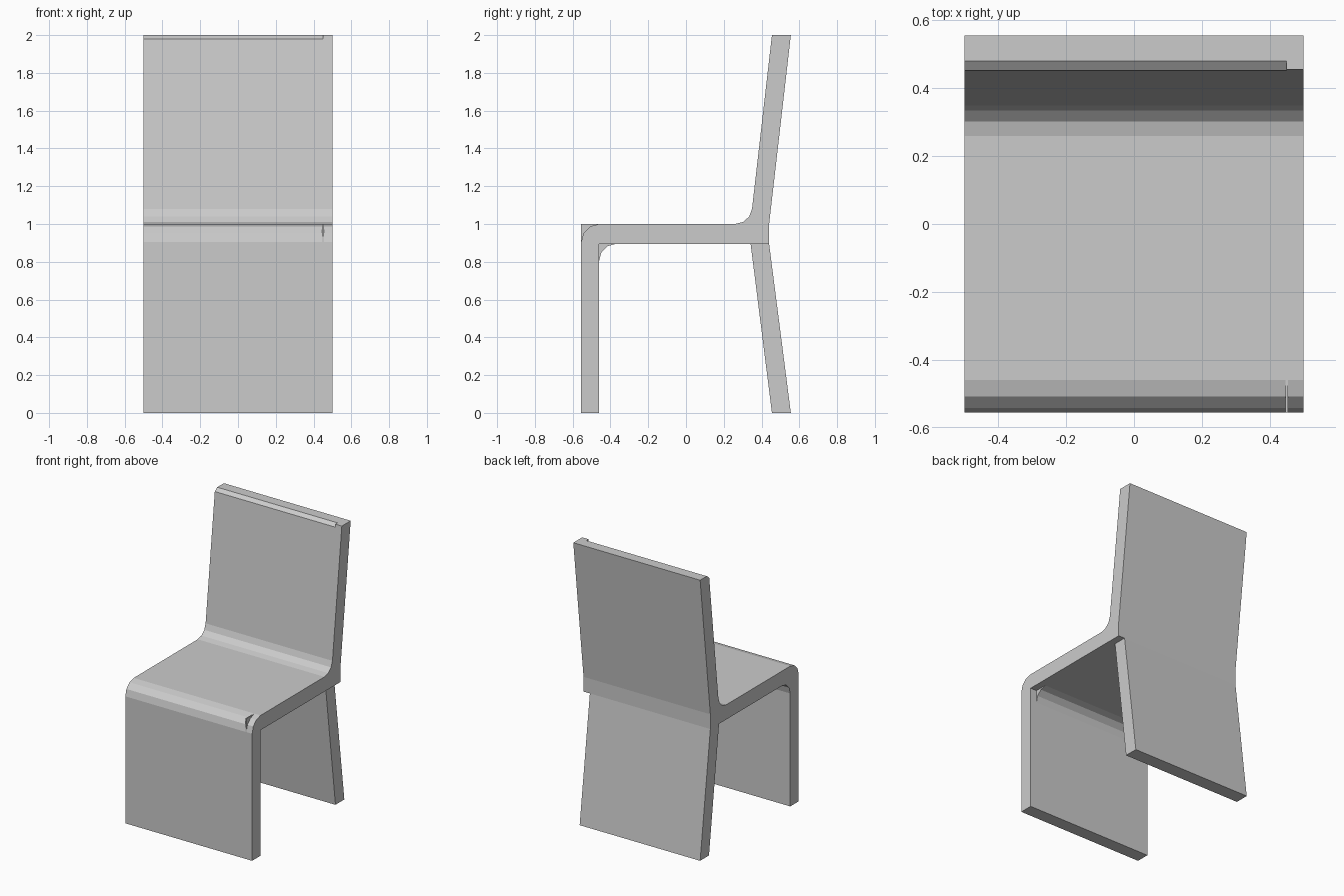
import bpy, bmesh
from math import sin, cos, radians

if "Cube" in bpy.data.objects:
    bpy.data.objects.remove(bpy.data.objects["Cube"])


def prism(name, profile, x0, x1):
    """Extrude a (y, z) outline from x0 to x1."""
    bm = bmesh.new()
    face = bm.faces.new([bm.verts.new((x0, y, z)) for y, z in profile])
    new = bmesh.ops.extrude_face_region(bm, geom=[face])["geom"]
    verts = [v for v in new if isinstance(v, bmesh.types.BMVert)]
    bmesh.ops.translate(bm, verts=verts, vec=(x1 - x0, 0, 0))
    bmesh.ops.recalc_face_normals(bm, faces=bm.faces)
    mesh = bpy.data.meshes.new(name)
    bm.to_mesh(mesh)
    bm.free()
    obj = bpy.data.objects.new(name, mesh)
    bpy.context.collection.objects.link(obj)
    return obj


def arc(cy, cz, r, a0, a1, steps=3):
    angles = [radians(a0 + (a1 - a0) * i / steps) for i in range(steps + 1)]
    return [(cy + r * cos(a), cz + r * sin(a)) for a in angles]


RIM = 0.45      # the rounding stops here, leaving a square strip on the right
UNDER = 0.895   # underside of the seat

# Front leg, seat and backrest as one bent sheet
front_round = arc(-0.46, 0.905, 0.095, 180, 90)
seat_round = arc(0.26, 1.09, 0.09, -90, -6.5)
body = prism("seat_and_back", [(-0.555, 0)] + front_round + seat_round + [
    (0.455, 2), (0.555, 2), (0.44, 1), (0.44, UNDER), (-0.46, UNDER), (-0.46, 0)],
    -0.5, 0.5)

# Chamfer along the top front edge of the backrest
cutter = prism("top_chamfer_cutter", [(0.426, 1.96), (0.507, 2.02), (0.426, 2.02)],
               -0.6, RIM)
cutter.hide_render = True
cutter.display_type = 'WIRE'
mod = body.modifiers.new("top_chamfer", 'BOOLEAN')
mod.operation = 'DIFFERENCE'
mod.solver = 'EXACT'
mod.object = cutter

# Slanted rear leg
prism("rear_leg", [(0.342, UNDER), (0.44, UNDER), (0.555, 0), (0.455, 0)], -0.5, RIM)

# Rounded filler under the front of the seat
prism("inner_fillet", [(-0.46, UNDER)] + arc(-0.37, 0.805, 0.09, 90, 180), -0.5, RIM)

# Thin fin left at the front corner where the rounding is interrupted
prism("corner_fin", [(-0.555, 1.0)] + front_round[::-1], RIM - 0.004, RIM + 0.004)
